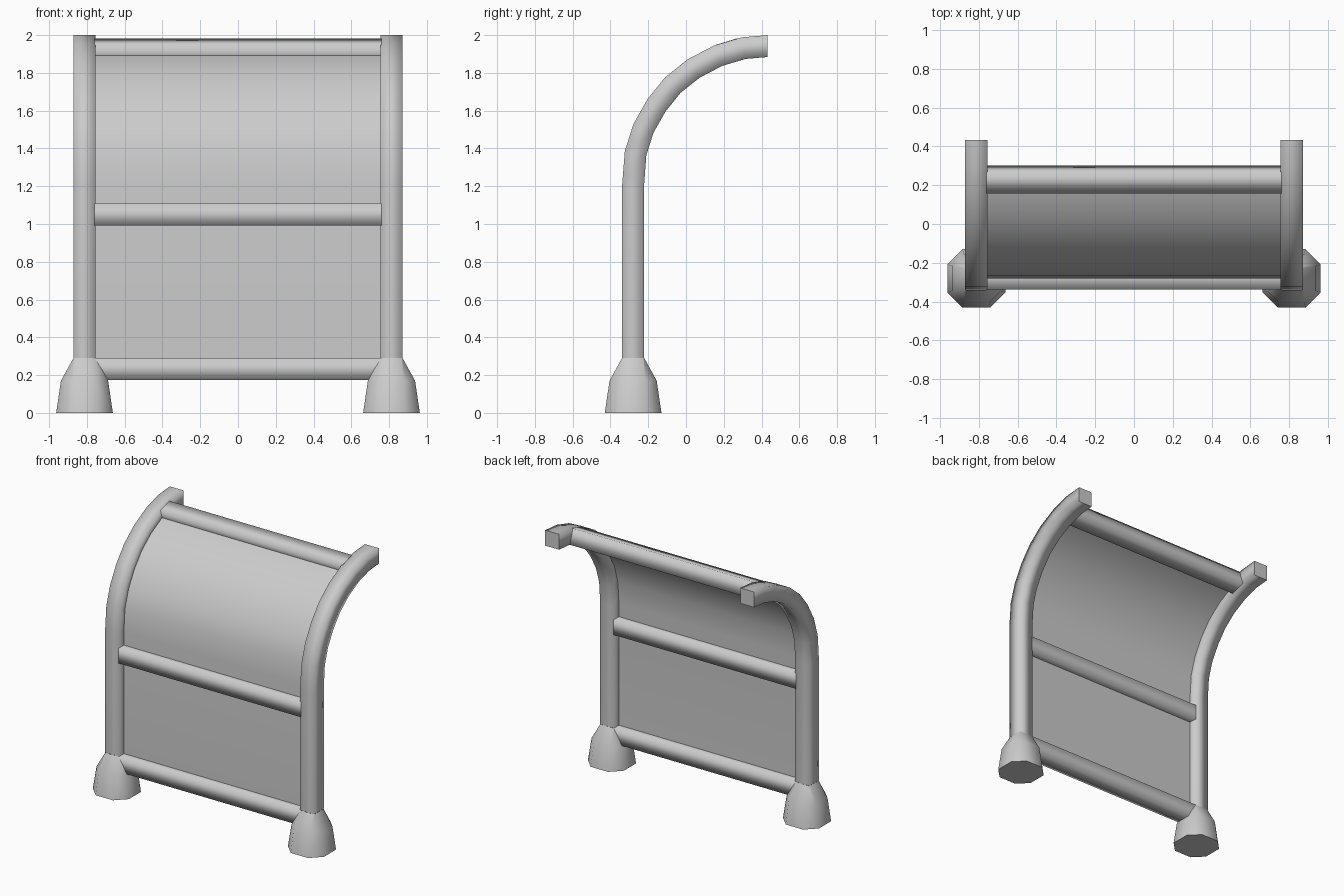
import bpy, bmesh, math
from mathutils import Vector

if "Cube" in bpy.data.objects:
    bpy.data.objects.remove(bpy.data.objects["Cube"])

H = 0.058          # half width of the square tube
PX = 0.8125        # post centre in x
# Centreline of the post in (y, z): upright, then a forward sweep
PATH = [(-.28, .29), (-.28, 1.205), (-.267, 1.375), (-.225, 1.507), (-.155, 1.63),
        (-.07, 1.735), (.04, 1.823), (.17, 1.891), (.305, 1.931), (.432, 1.942)]


def loft(name, rings, cap_start=False, cap_end=False, closed=True, mirror=False):
    """Skin a list of rings; smooth sides, crisp end caps."""
    bm = bmesh.new()
    vs = [[bm.verts.new(p) for p in r] for r in rings]
    n = len(rings[0])
    for a, b in zip(vs, vs[1:]):
        for i in range(n if closed else n - 1):
            j = (i + 1) % n
            bm.faces.new((a[i], a[j], b[j], b[i]))
    for f in bm.faces:
        f.smooth = True
    for use, ring in ((cap_start, vs[0]), (cap_end, vs[-1])):
        if use:
            for e in bm.faces.new(ring).edges:
                e.smooth = False
    bmesh.ops.recalc_face_normals(bm, faces=bm.faces[:])
    me = bpy.data.meshes.new(name)
    bm.to_mesh(me)
    bm.free()
    ob = bpy.data.objects.new(name, me)
    bpy.context.collection.objects.link(ob)
    if mirror:
        ob.modifiers.new("mirror", 'MIRROR').use_axis[0] = True
    return ob


# Curved side posts (square tube swept along the path)
pts = [Vector(p) for p in PATH]
rings = []
for i, p in enumerate(pts):
    if i == 0:
        t = Vector((0, 1))
    elif i == len(pts) - 1:
        t = Vector((1, 0))
    else:
        t = ((pts[i + 1] - p).normalized() + (p - pts[i - 1]).normalized()).normalized()
    nrm = Vector((-t.y, t.x)) * H
    o, q = p + nrm, p - nrm
    rings.append([(PX - H, o.x, o.y), (PX + H, o.x, o.y),
                  (PX + H, q.x, q.y), (PX - H, q.x, q.y)])
loft("side_posts", rings, cap_end=True, mirror=True)


# Flared eight-sided feet
def foot_ring(z, h, c):
    return [(PX + x, -.28 + y, z) for x, y in
            ((h, -c), (h, c), (c, h), (-c, h), (-h, c), (-h, -c), (-c, -h), (c, -h))]


loft("feet", [foot_ring(0, .15, .072), foot_ring(.17, .125, .065),
              foot_ring(.29, .059, .052)], cap_start=True, mirror=True)


# Crossbars between the posts, tilted to follow the path
def crossbar(name, y, z, tilt=0):
    c, s = math.cos(tilt), math.sin(tilt)
    sec = [(y + H * (a * c - b * s), z + H * (a * s + b * c))
           for a, b in ((-1, -1), (1, -1), (1, 1), (-1, 1))]
    loft(name, [[(x, u, v) for u, v in sec] for x in (-.76, .76)], True, True)


crossbar("bottom_bar", -.28, .233)
crossbar("middle_bar", -.28, 1.05)
crossbar("top_bar", .23, 1.91, math.radians(17))

# Thin curved panel along the centreline
sheet = [(-.28, .25)] + PATH[1:8] + [(.23, 1.91)]
loft("panel", [[(-.76, y, z), (.76, y, z)] for y, z in sheet], closed=False)
